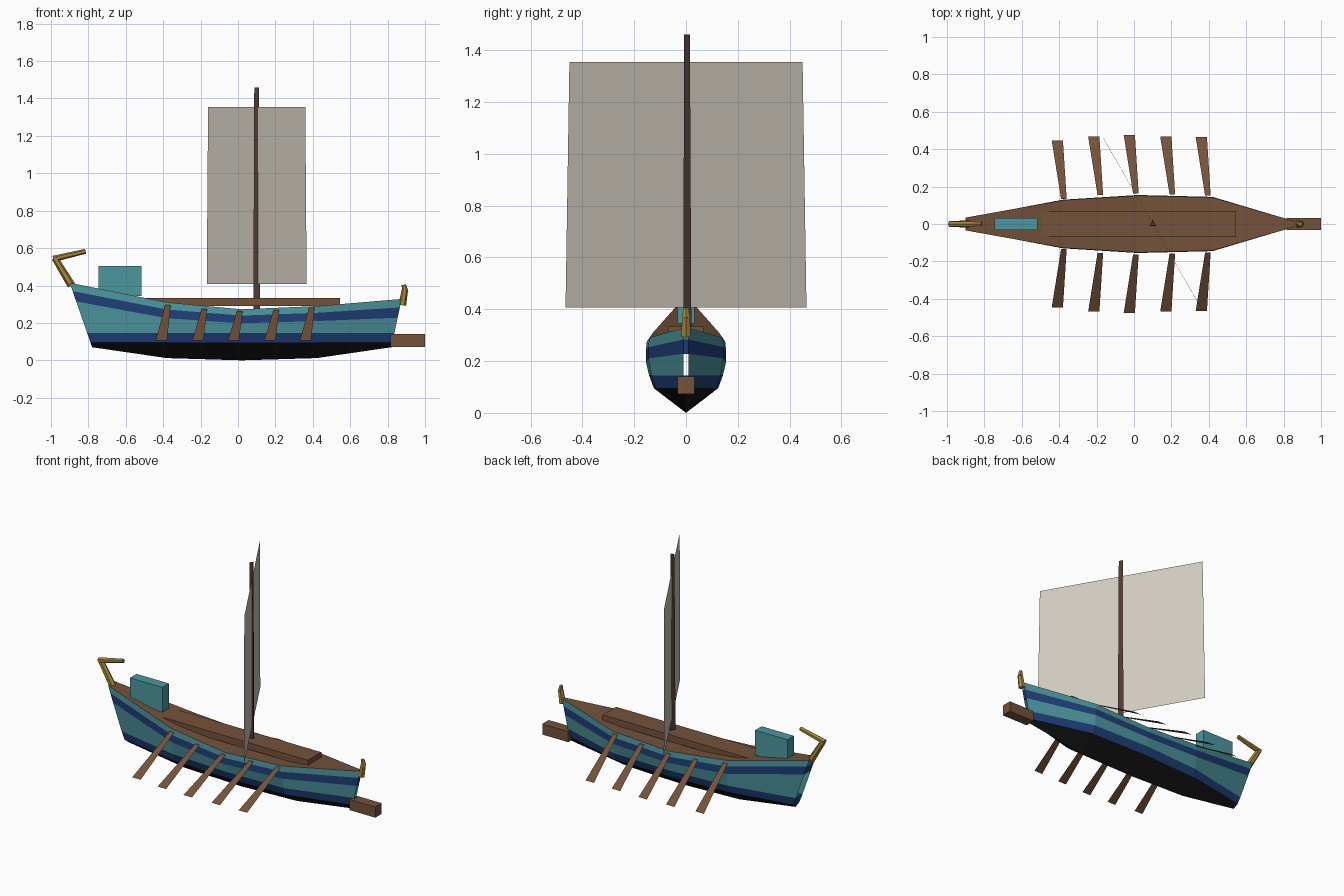
import bpy, bmesh
from math import pi
from mathutils import Vector, Matrix

cube = bpy.data.objects.get("Cube")
if cube:
    bpy.data.objects.remove(cube, do_unlink=True)


def material(name, r, g, b):
    m = bpy.data.materials.new(name)
    m.use_nodes = True
    m.diffuse_color = (r, g, b, 1)
    bsdf = m.node_tree.nodes["Principled BSDF"]
    bsdf.inputs["Base Color"].default_value = (r, g, b, 1)
    bsdf.inputs["Roughness"].default_value = 0.8
    return m


TEAL = material("teal paint", 0.073, 0.309, 0.345)
NAVY = material("navy paint", 0.014, 0.05, 0.195)
BLACK = material("black pitch", 0.008, 0.008, 0.008)
WOOD = material("brown wood", 0.172, 0.084, 0.042)
DARK = material("dark mast wood", 0.08, 0.043, 0.036)
GOLD = material("gold", 0.39, 0.24, 0.04)
CLOTH = material("sail cloth", 0.64, 0.6, 0.52)


def finish(bm, name, *mats):
    mesh = bpy.data.meshes.new(name)
    bm.to_mesh(mesh)
    bm.free()
    for m in mats:
        mesh.materials.append(m)
    ob = bpy.data.objects.new(name, mesh)
    bpy.context.collection.objects.link(ob)


def box(name, mat, lo, hi):
    lo, hi = Vector(lo), Vector(hi)
    bm = bmesh.new()
    bmesh.ops.create_cube(bm, size=1)
    bmesh.ops.scale(bm, vec=hi - lo, verts=bm.verts)
    bmesh.ops.translate(bm, vec=(lo + hi) / 2, verts=bm.verts)
    finish(bm, name, mat)


def rod(name, mat, a, b, r1, r2, sides, spin=0):
    a, b = Vector(a), Vector(b)
    d = b - a
    turn = d.to_track_quat('Z', 'Y').to_matrix().to_4x4()
    bm = bmesh.new()
    bmesh.ops.create_cone(bm, cap_ends=True, segments=sides, radius1=r1, radius2=r2,
                          depth=d.length,
                          matrix=Matrix.Translation((a + b) / 2) @ turn @ Matrix.Rotation(spin, 4, 'Z'))
    finish(bm, name, mat)


def sheet(name, mat, points):
    bm = bmesh.new()
    bm.faces.new([bm.verts.new(p) for p in points])
    finish(bm, name, mat)


# Hull: each station is x at keel, x at rail, half width, keel z, rail z, stripe depth
stations = [
    (-0.78, -0.90, 0.035, 0.07, 0.415, 0.1),
    (-0.38, -0.38, 0.13, 0.012, 0.31, 0.085),
    (0.02, 0.02, 0.155, 0.0, 0.273, 0.075),
    (0.42, 0.42, 0.145, 0.012, 0.29, 0.08),
    (0.82, 0.875, 0.01, 0.07, 0.328, 0.1),
]
bm = bmesh.new()
rings = []
for x0, x1, w, keel, rail, drop in stations:
    levels = [(0, keel), (0.8, 0.095), (0.92, 0.145), (1, rail - drop),
              (1, rail - drop * 0.45), (0.98, rail)]
    sides = []
    for s in (-1, 1):
        sides.append([bm.verts.new((x0 + (x1 - x0) * (z - keel) / (rail - keel), s * w * f, z))
                      for f, z in levels])
    rings.append(sides)

bands = [2, 1, 0, 1, 0]     # black, navy, teal, navy, teal from the keel up
for a, b in zip(rings, rings[1:]):
    for s in (0, 1):
        for i, colour in enumerate(bands):
            f = bm.faces.new([a[s][i], b[s][i], b[s][i + 1], a[s][i + 1]])
            f.material_index = colour
    deck = bm.faces.new([a[0][-1], b[0][-1], b[1][-1], a[1][-1]])
    deck.material_index = 3
# Narrow end caps, left open along the lower teal band
for ring in (rings[0], rings[-1]):
    for i, colour in enumerate(bands):
        if i != 2:
            f = bm.faces.new([ring[0][i], ring[1][i], ring[1][i + 1], ring[0][i + 1]])
            f.material_index = colour
bmesh.ops.remove_doubles(bm, verts=bm.verts, dist=0.0001)
bmesh.ops.recalc_face_normals(bm, faces=bm.faces)
finish(bm, "hull", TEAL, NAVY, BLACK, WOOD)

# Deck fittings and ram
box("raised_walkway", WOOD, (-0.545, -0.068, 0.29), (0.545, 0.068, 0.333))
box("cabin", TEAL, (-0.745, -0.033, 0.345), (-0.515, 0.033, 0.505))
box("ram", WOOD, (0.815, -0.033, 0.072), (1.0, 0.033, 0.14))

# Three-sided mast and turned sail
rod("mast", DARK, (0.1, 0, 0.255), (0.1, 0, 1.46), 0.021, 0.015, 3, pi)
top, bottom = Vector((0.26, -0.45, 0)), Vector((0.267, -0.465, 0))
foot, head = Vector((0.1, 0, 0.407)), Vector((0.1, 0, 1.355))
sheet("sail", CLOTH, [foot - bottom, foot + bottom, head + top, head - top])

# Gold end posts
rod("stern_post", GOLD, (-0.89, 0, 0.4), (-0.98, 0, 0.548), 0.022, 0.017, 6)
rod("stern_post_tip", GOLD, (-0.988, 0, 0.542), (-0.815, 0, 0.583), 0.017, 0.013, 6)
rod("bow_post", GOLD, (0.878, 0, 0.295), (0.892, 0, 0.375), 0.021, 0.017, 6)
rod("bow_post_tip", GOLD, (0.894, 0, 0.365), (0.887, 0, 0.404), 0.017, 0.012, 6)

# Oars: flat tapered blades on both sides
oars = [(-0.375, 0.135, 0.295), (-0.18, 0.155, 0.275), (0.01, 0.163, 0.265),
        (0.205, 0.157, 0.27), (0.395, 0.152, 0.283)]
for n, (x, y, z) in enumerate(oars, 1):
    out = y + 0.312
    for side, s in (("back", 1), ("front", -1)):
        pts = [(x - 0.015, s * y, z), (x + 0.015, s * y, z),
               (x - 0.005, s * out, 0.105), (x - 0.065, s * out, 0.105)]
        sheet(f"{side}_oar_{n}", WOOD, pts if s > 0 else pts[::-1])
